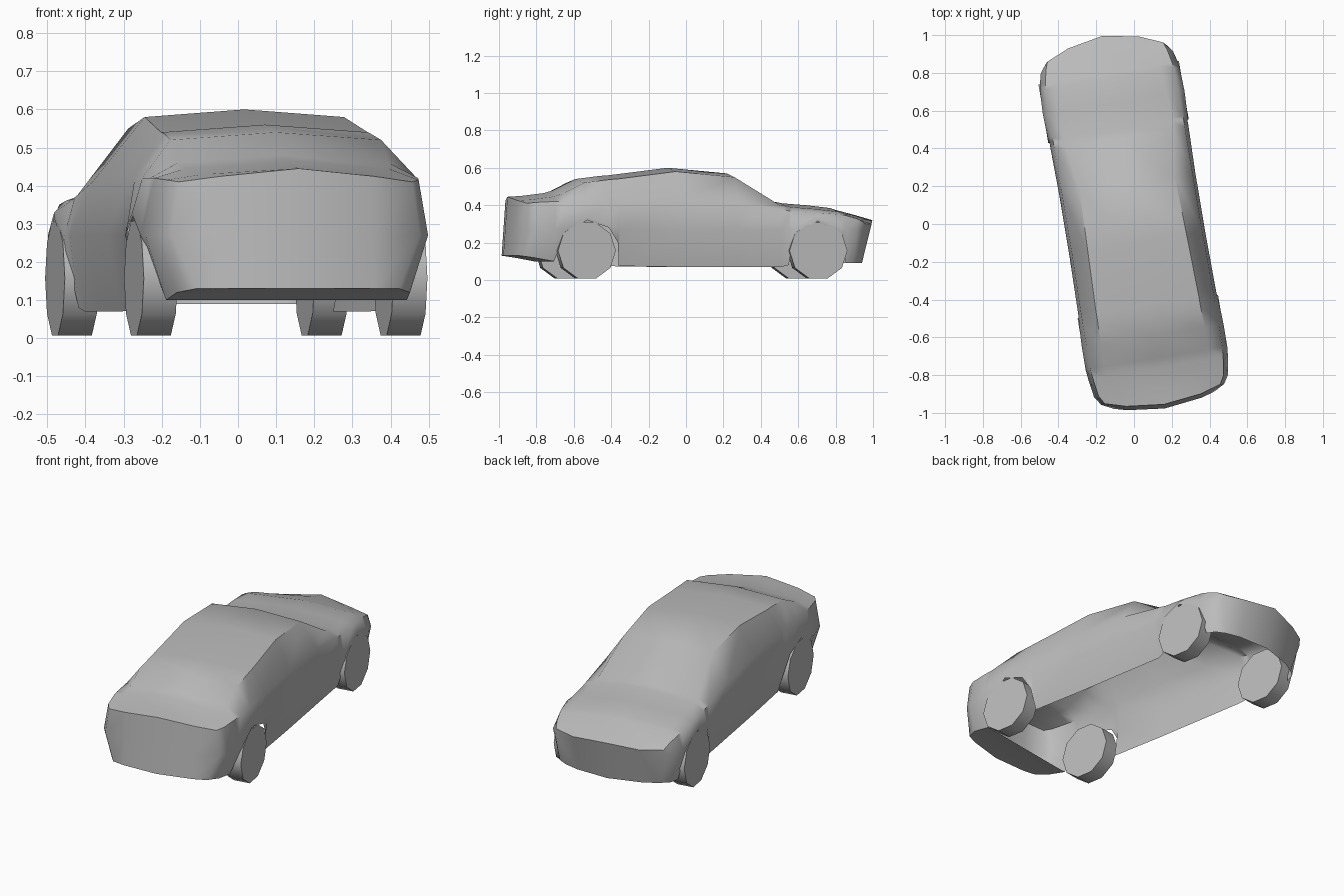
import bpy, bmesh, math
from mathutils import Matrix, Vector

cube = bpy.data.objects.get("Cube")
if cube:
    bpy.data.objects.remove(cube)

TURN = Matrix.Rotation(math.radians(9.5), 4, 'Z')

grey = bpy.data.materials.new("plain_grey")
grey.use_nodes = True
grey.diffuse_color = (0.5, 0.5, 0.5, 1)
grey.node_tree.nodes["Principled BSDF"].inputs["Base Color"].default_value = (0.5, 0.5, 0.5, 1)


def finish(bm, name, angle):
    bmesh.ops.recalc_face_normals(bm, faces=bm.faces)
    bm.transform(TURN)
    mesh = bpy.data.meshes.new(name)
    bm.to_mesh(mesh)
    bm.free()
    obj = bpy.data.objects.new(name, mesh)
    bpy.context.collection.objects.link(obj)
    mesh.materials.append(grey)
    bpy.ops.object.select_all(action='DESELECT')
    obj.select_set(True)
    bpy.context.view_layer.objects.active = obj
    bpy.ops.object.shade_smooth_by_angle(angle=math.radians(angle))
    return obj


# Body stations: y, sill width, sill z, side width, shoulder width, shoulder z, roof edge width, centre z
STATIONS = [
    (-0.99, .27, .13, .33, .31, .41, .20, .445),
    (-0.90, .31, .12, .36, .335, .415, .24, .45),
    (-0.77, .32, .10, .375, .35, .42, .27, .465),
    (-0.72, .36, .23, .38, .355, .42, .28, .48),
    (-0.60, .38, .32, .38, .355, .42, .28, .54),
    (-0.48, .375, .28, .375, .355, .42, .275, .555),
    (-0.43, .365, .20, .37, .355, .42, .275, .56),
    (-0.42, .33, .075, .37, .355, .42, .275, .56),
    (-0.10, .33, .07, .365, .35, .42, .265, .60),
    (0.22, .33, .07, .365, .35, .41, .255, .57),
    (0.46, .33, .07, .37, .35, .375, .29, .42),
    (0.50, .34, .08, .37, .35, .37, .29, .415),
    (0.52, .37, .22, .375, .35, .365, .29, .41),
    (0.65, .38, .315, .38, .35, .36, .285, .40),
    (0.78, .37, .24, .375, .345, .35, .275, .385),
    (0.81, .34, .09, .37, .34, .345, .27, .375),
    (0.92, .32, .09, .355, .325, .325, .24, .345),
    (1.01, .27, .09, .325, .31, .30, .19, .32),
]


def place(y, x, z):
    """Round the ends in plan and rake the end faces."""
    if y < -0.85:
        ramp = (-0.85 - y) / 0.14
        y += ramp * (0.6 * x * x + 0.07 * (z - 0.13))
    elif y > 0.85:
        ramp = (y - 0.85) / 0.16
        y -= ramp * (0.85 * x * x + 0.25 * (0.32 - z))
    return Vector((x, y, z))


def section(s):
    y, w0, z0, w1, w2, z2, w3, zc = s
    z1 = min(max(0.27, z0 + 0.015), z2 - 0.015)
    half = [(w0, z0), (w1, z1), (w2, z2), (w3, zc - 0.02)]
    full = half + [(0, zc)] + [(-x, z) for x, z in reversed(half)]
    return [place(y, x, z) for x, z in full]


bm = bmesh.new()
rings = [[bm.verts.new(p) for p in section(s)] for s in STATIONS]
for a, b in zip(rings, rings[1:]):
    for i in range(len(a) - 1):
        bm.faces.new((a[i], a[i + 1], b[i + 1], b[i]))

# End panels: rows from the top edge down to the sill
for ring, s in ((rings[0], STATIONS[0]), (rings[-1], STATIONS[-1])):
    rows = [ring[2:7]]
    for level in (1, 0):
        left, right = ring[level], ring[-1 - level]
        inner = [bm.verts.new(place(s[0], x, left.co.z)) for x in (s[6], 0, -s[6])]
        rows.append([left] + inner + [right])
    for upper, lower in zip(rows, rows[1:]):
        for i in range(4):
            bm.faces.new((upper[i], upper[i + 1], lower[i + 1], lower[i]))
    if ring is rings[0]:
        # Undertray beneath the tall end
        bm.faces.new(rows[-1] + [rings[1][-1], rings[1][0]])
        bm.faces.new((rings[1][0], rings[1][-1], rings[2][-1], rings[2][0]))
finish(bm, "body_shell", 50)

# Wheels
RADIUS, WIDTH = 0.157, 0.09
for end, y in (("tall_end", -0.6), ("low_end", 0.655)):
    for side, x in (("left", 0.332), ("right", -0.332)):
        bm = bmesh.new()
        bmesh.ops.create_cone(bm, cap_ends=True, segments=10, radius1=RADIUS,
                              radius2=RADIUS, depth=WIDTH)
        bm.transform(Matrix.Translation((x, y, RADIUS)) @ Matrix.Rotation(math.pi / 2, 4, 'Y'))
        finish(bm, f"wheel_{end}_{side}", 40)
